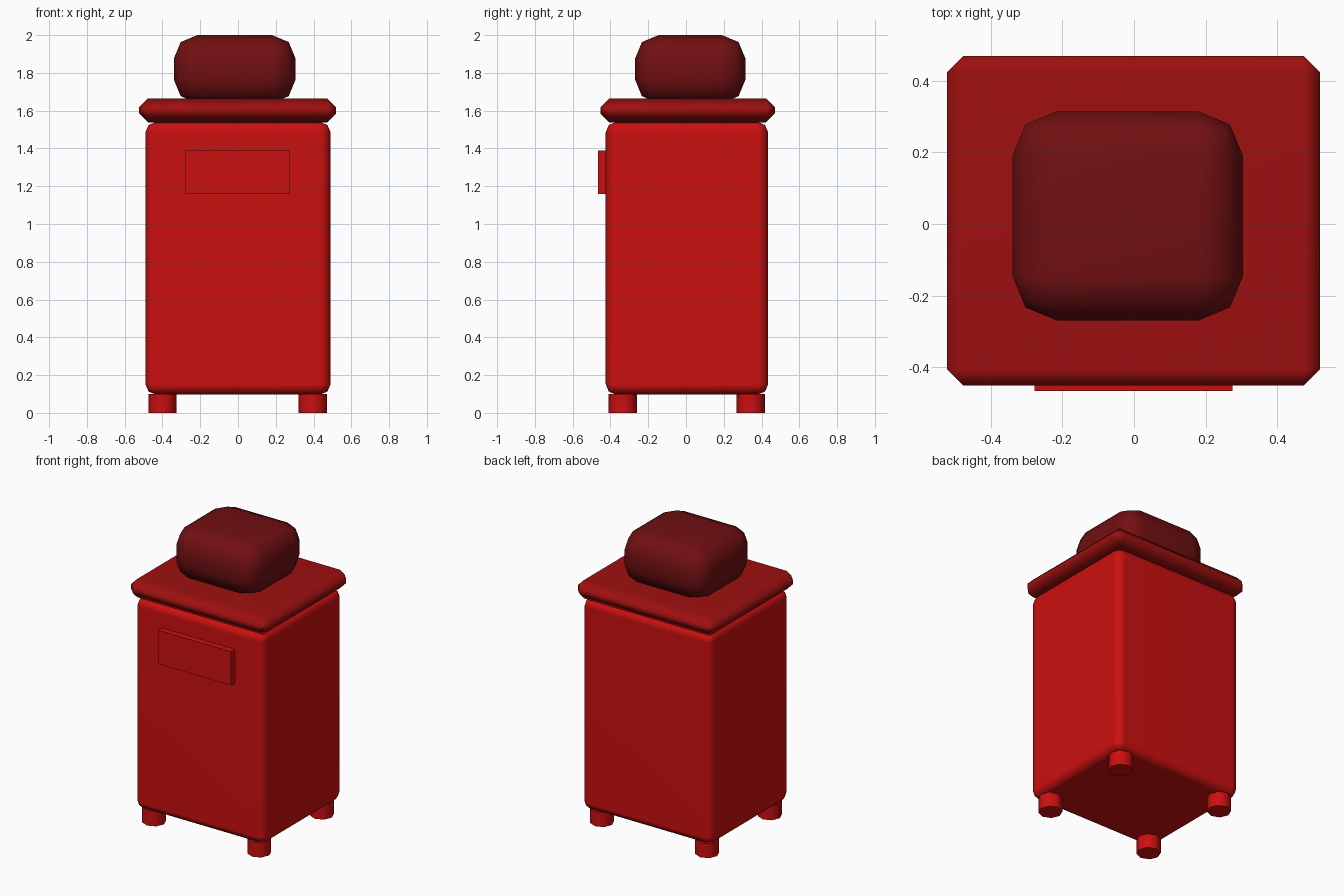
import bpy
import math

cube = bpy.data.objects.get("Cube")
if cube:
    bpy.data.objects.remove(cube, do_unlink=True)


def make_material(name, rgb):
    mat = bpy.data.materials.new(name)
    mat.use_nodes = True
    color = (*rgb, 1.0)
    mat.diffuse_color = color
    mat.node_tree.nodes["Principled BSDF"].inputs["Base Color"].default_value = color
    return mat


bright_red = make_material("bright_red", (0.6, 0.005, 0.005))
dark_red = make_material("dark_red", (0.34, 0.005, 0.005))
maroon = make_material("maroon", (0.165, 0.005, 0.006))


def box(name, low, high, mat, bevel=0.0, segments=1):
    """Box between two corners, with optional smooth rounded edges."""
    center = [(a + b) / 2 for a, b in zip(low, high)]
    bpy.ops.mesh.primitive_cube_add(size=1, location=center)
    obj = bpy.context.object
    obj.name = name
    obj.scale = [b - a for a, b in zip(low, high)]
    bpy.ops.object.transform_apply(location=False, rotation=False, scale=True)
    obj.data.materials.append(mat)
    if bevel:
        bpy.ops.object.shade_smooth()
        mod = obj.modifiers.new("rounded_edges", "BEVEL")
        mod.width = bevel
        mod.segments = segments
        mod.limit_method = "NONE"
        obj.modifiers.new("flat_panels", "WEIGHTED_NORMAL")
    return obj


# Main cabinet, overhanging lid and rounded top knob
box("body", (-0.49, -0.425, 0.097), (0.49, 0.435, 1.54), bright_red, 0.055, 2)
box("lid", (-0.523, -0.452, 1.538), (0.52, 0.47, 1.664), dark_red, 0.046, 1)
box("top_knob", (-0.34, -0.27, 1.64), (0.305, 0.315, 2.0), maroon, 0.125, 2)

# Raised front plate
box("front_plate", (-0.278, -0.467, 1.16), (0.275, -0.4, 1.39), bright_red)

# Four stubby feet
for x, side in ((-0.4, "right"), (0.395, "left")):
    for y, end in ((-0.335, "front"), (0.343, "back")):
        bpy.ops.mesh.primitive_cylinder_add(
            vertices=8, radius=0.075, depth=0.1, location=(x, y, 0.05))
        foot = bpy.context.object
        foot.name = f"{end}_{side}_foot"
        foot.data.materials.append(bright_red)
        bpy.ops.object.shade_smooth_by_angle(angle=math.radians(50))
